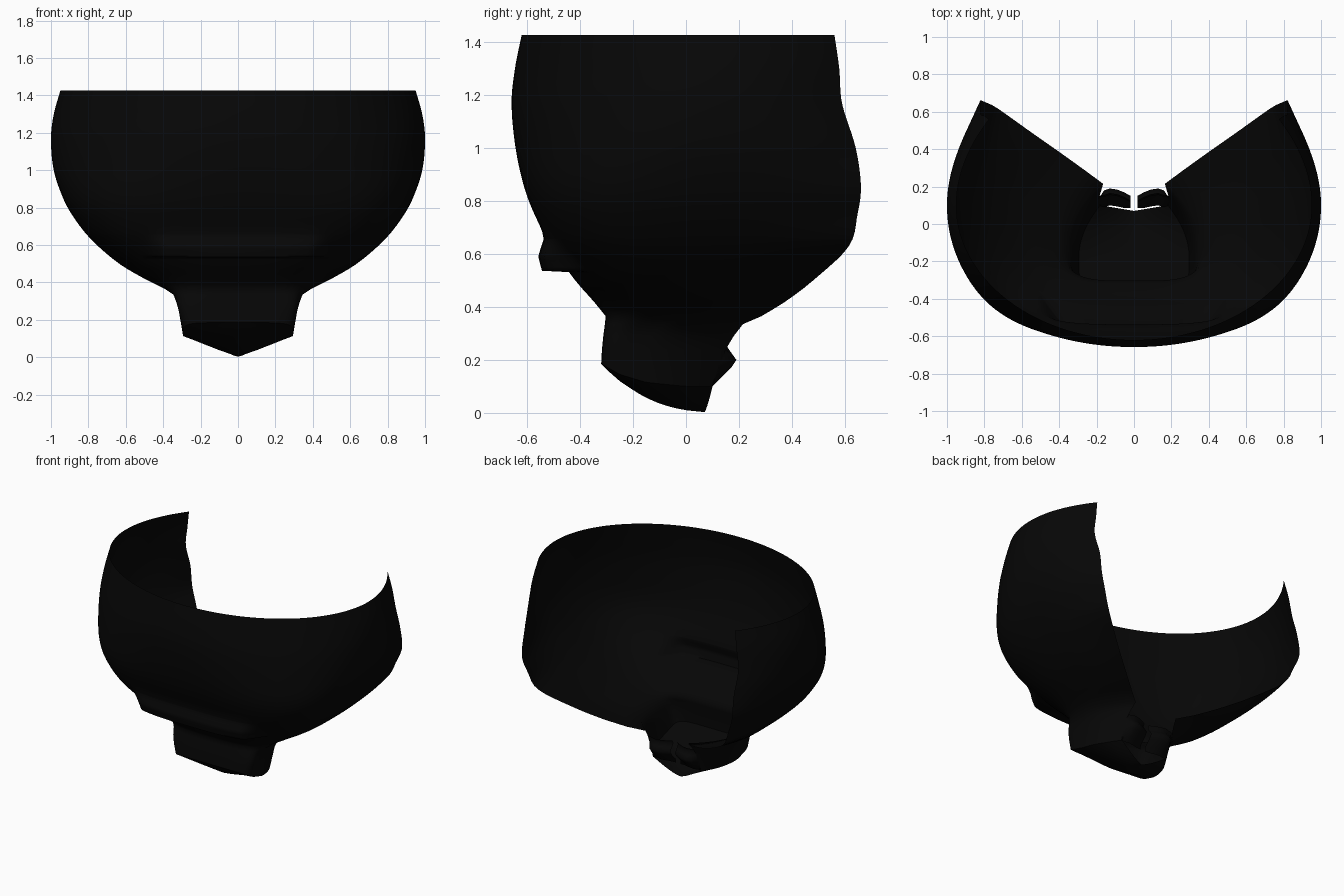
import bpy, bmesh
from math import sin, cos, pi

if "Cube" in bpy.data.objects:
    bpy.data.objects.remove(bpy.data.objects["Cube"])

mat = bpy.data.materials.new("black_shell")
mat.diffuse_color = (0.002, 0.002, 0.002, 1)
mat.use_nodes = True
mat.node_tree.nodes["Principled BSDF"].inputs["Base Color"].default_value = mat.diffuse_color


def lerp_table(tab, v):
    """Piecewise linear lookup in rows (key, value) with rising keys."""
    if v <= tab[0][0]:
        return tab[0][1]
    for (a, p), (b, q) in zip(tab, tab[1:]):
        if v <= b:
            return p + (q - p) * (v - a) / (b - a)
    return tab[-1][1]


def smooth_row(rows, z):
    """Hermite interpolation of section rows, keyed by falling height."""
    for i in range(len(rows) - 1):
        if rows[i][0] >= z >= rows[i + 1][0]:
            break
    a, b = rows[i], rows[i + 1]
    p, n = rows[max(i - 1, 0)], rows[min(i + 2, len(rows) - 1)]
    h = b[0] - a[0]
    t = (z - a[0]) / h
    out = []
    for k in range(1, len(a)):
        m0 = (b[k] - p[k]) / (b[0] - p[0]) * h
        m1 = (n[k] - a[k]) / (n[0] - a[0]) * h
        out.append((2*t**3 - 3*t*t + 1) * a[k] + (t**3 - 2*t*t + t) * m0
                   + (3*t*t - 2*t**3) * b[k] + (t**3 - t*t) * m1)
    return out


def loft(name, grid):
    """Skin a grid of points and mirror it over x = 0."""
    me = bpy.data.meshes.new(name)
    bm = bmesh.new()
    vs = [[bm.verts.new(p) for p in row] for row in grid]
    for r, s in zip(vs, vs[1:]):
        for j in range(len(r) - 1):
            bm.faces.new((r[j], s[j], s[j + 1], r[j + 1]))
    bmesh.ops.remove_doubles(bm, verts=bm.verts, dist=1e-5)
    geo = bm.verts[:] + bm.edges[:] + bm.faces[:]
    bmesh.ops.mirror(bm, geom=geo, axis='X', merge_dist=1e-4)
    bmesh.ops.recalc_face_normals(bm, faces=bm.faces)
    bm.to_mesh(me)
    bm.free()
    ob = bpy.data.objects.new(name, me)
    bpy.context.collection.objects.link(ob)
    me.materials.append(mat)
    bpy.ops.object.select_all(action='DESELECT')
    ob.select_set(True)
    bpy.context.view_layer.objects.active = ob
    bpy.ops.object.shade_smooth_by_angle(angle=1.2)
    return ob


def section(X, F, yc, Yb, xb, n):
    """Half outline: rounded front to widest point, then back to the cut edge."""
    pts = []
    for i in range(33):
        a = i / 32 * pi / 2
        pts.append((X * sin(a) ** (2 / n), yc - (yc - F) * max(cos(a), 0) ** (2 / n)))
    for i in range(1, 13):
        u = i / 12
        pts.append((X - (X - xb) * u * u, yc + (Yb - yc) * u))
    return pts


# height, half width, front y, centre y, back edge y, back edge x, squareness
ROWS = [(1.425, .95, -.62, .10, .56, .775, 2.0),
        (1.30, .985, -.645, .10, .578, .80, 2.0),
        (1.17, 1.0, -.658, .10, .588, .82, 2.1),
        (1.00, .985, -.643, .11, .64, .82, 2.4),
        (.85, .935, -.61, .12, .66, .82, 2.9),
        (.75, .88, -.572, .13, .647, .785, 3.2),
        (.63, .785, -.51, .14, .615, .725, 3.4),
        (.50, .635, -.418, .14, .48, .535, 3.3),
        (.42, .50, -.348, .10, .375, .385, 3.3),
        (.365, .39, -.303, .02, .285, .26, 4.0)]
RIDGE = [(.531, 0), (.536, .098), (.59, .073), (.655, .012), (.69, 0)]

# face shell with the nose ridge, flowing into the chin box
heights = sorted({1.425 - i * .0265 for i in range(41)} |
                 {.59, .655, .536, .531, .365}, reverse=True)
grid = []
for z in heights:
    row = []
    for x, y in section(*smooth_row(ROWS, z)):
        if y < 0:
            y -= lerp_table(RIDGE, z) * min(1, max(0, (.50 - x) / .1))
        row.append((x, y, z))
    grid.append(row)

# chin box walls end on the curved lower edge
EDGE = [(-.32, .185), (-.25, .145), (-.15, .115), (0, .10), (.1, .10)]
BOX = [(.335, .345, -.306, -.08, .215, .165, 5),
       (.29, .328, -.312, -.14, .18, .175, 6),
       (.24, .315, -.317, -.17, .15, .185, 6)]
for r in BOX:
    grid.append([(x, y, r[0]) for x, y in section(*r[1:])])
bottom = section(.295, -.32, -.18, .10, .18, 6)
grid.append([(x, y, lerp_table(EDGE, y)) for x, y in bottom])
loft("face_shell", grid)

# chin floor, a shallow keel between the lower wall edges
KEEL = [(-.32, .185), (-.29, .155), (-.25, .12), (-.2, .085), (-.15, .057),
        (-.1, .035), (-.05, .02), (0, .01), (.1, .003)]
floor = []
for x, y in bottom:
    z0, z1 = lerp_table(KEEL, y), lerp_table(EDGE, y)
    pull = .03 * max(0, y / .1)
    floor.append([(x * k / 8, y - pull * (1 - k / 8), z0 + (z1 - z0) * (k / 8) ** 1.3)
                  for k in range(9)])
loft("chin_floor", floor)

# pair of curved clasps closing the back of the chin, split in the middle
CLASP = [(.27, .165), (.25, .155), (.225, .172), (.20, .19), (.17, .17), (.13, .13), (.10, .10)]
cols = [(.16, -.01), (.13, 0), (.09, -.006), (.05, -.022), (.018, -.04)]
clasps = [[(.187, .10 + max(0, z - .1) * .3, z)] +
          [(x, max(y + d, .085), z) for x, d in cols] for z, y in CLASP]
loft("back_clasps", clasps)
